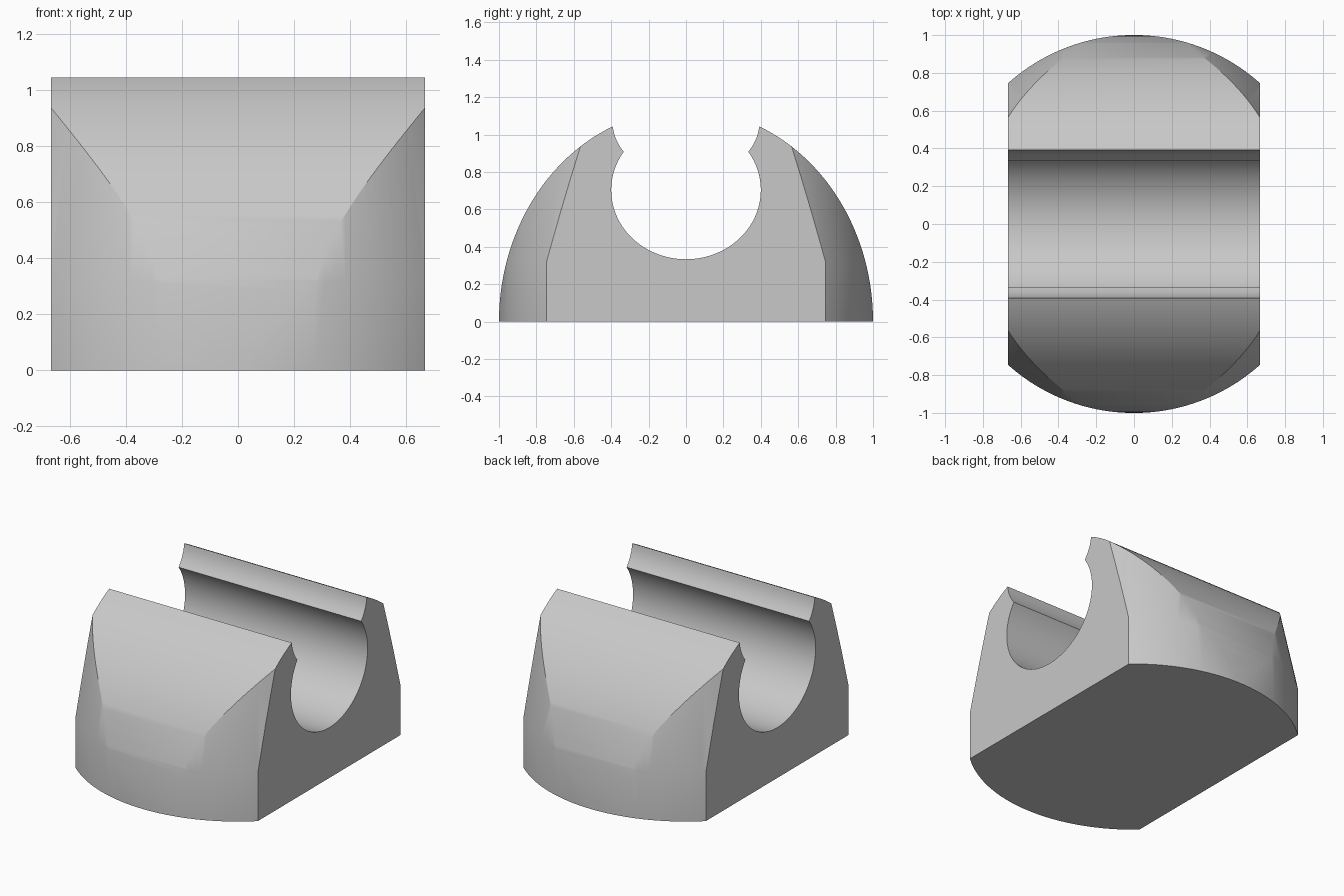
import bpy, bmesh
from math import sin, cos, pi, asin, acos, radians

cube = bpy.data.objects.get("Cube")
if cube:
    bpy.data.objects.remove(cube, do_unlink=True)

HALF_WIDTH = 0.667
TOP = 1.043
DOME_HEIGHT = 1.134            # height of the full elliptical dome
CRADLE_Z, CRADLE_W, CRADLE_H = 0.703, 0.40, 0.37
NECK, LIP = 0.333, 0.392       # half gaps of the cradle mouth

grey = bpy.data.materials.new("light grey")
grey.use_nodes = True
colour = (0.58, 0.58, 0.58, 1)
grey.diffuse_color = colour
grey.node_tree.nodes["Principled BSDF"].inputs["Base Color"].default_value = colour


def make_object(name, bm):
    bmesh.ops.recalc_face_normals(bm, faces=bm.faces[:])
    mesh = bpy.data.meshes.new(name)
    bm.to_mesh(mesh)
    bm.free()
    mesh.materials.append(grey)
    obj = bpy.data.objects.new(name, mesh)
    bpy.context.collection.objects.link(obj)
    return obj


def half_profile():
    """One side of the end outline, from the foot round to the cradle floor."""
    points = []
    # Domed outer wall
    end = asin(TOP / DOME_HEIGHT)
    for i in range(33):
        a = end * i / 32
        points.append((cos(a), DOME_HEIGHT * sin(a)))
    points[-1] = (LIP, TOP)
    # Hollowed lip flaring out of the mouth
    neck_angle = acos(NECK / CRADLE_W)
    neck_z = CRADLE_Z + CRADLE_H * sin(neck_angle)
    for i in range(1, 6):
        t = i / 6
        bulge = 4 * t * (1 - t) * 0.010
        points.append((LIP + (NECK - LIP) * t + bulge,
                       TOP + (neck_z - TOP) * t - bulge * 0.4))
    # Round cradle
    for i in range(41):
        a = neck_angle - (neck_angle + pi / 2) * i / 40
        points.append((CRADLE_W * cos(a), CRADLE_Z + CRADLE_H * sin(a)))
    return points


# Body: mirrored end outline drawn out along x
right = half_profile()
outline = right + [(-y, z) for y, z in reversed(right[:-1])]
bm = bmesh.new()
end_face = bm.faces.new([bm.verts.new((-HALF_WIDTH, y, z)) for y, z in outline])
result = bmesh.ops.extrude_face_region(bm, geom=[end_face])
moved = [v for v in result["geom"] if isinstance(v, bmesh.types.BMVert)]
bmesh.ops.translate(bm, vec=(2 * HALF_WIDTH, 0, 0), verts=moved)
body = make_object("clip_body", bm)

# Round blank: upright cylinder tapering to a cone, which rounds the corners
bm = bmesh.new()
blank_profile = [(1.0005, -0.2), (1.0005, 0.32), (0.84, 1.10)]
SIDES = 160
rings = [[bm.verts.new((r * cos(2 * pi * i / SIDES), r * sin(2 * pi * i / SIDES), z))
          for i in range(SIDES)] for r, z in blank_profile]
for low, high in zip(rings, rings[1:]):
    for i in range(SIDES):
        j = (i + 1) % SIDES
        bm.faces.new((low[i], low[j], high[j], high[i]))
bm.faces.new(rings[0])
bm.faces.new(rings[-1])
blank = make_object("corner_cutter", bm)
blank.hide_render = True

# Trim the corners, then discard the cutter
trim = body.modifiers.new("round_corners", "BOOLEAN")
trim.operation = "INTERSECT"
trim.solver = "EXACT"
trim.object = blank
bpy.ops.object.select_all(action="DESELECT")
body.select_set(True)
bpy.context.view_layer.objects.active = body
bpy.ops.object.modifier_apply(modifier=trim.name)
bpy.data.objects.remove(blank, do_unlink=True)

bpy.ops.object.shade_smooth_by_angle(angle=radians(25))
